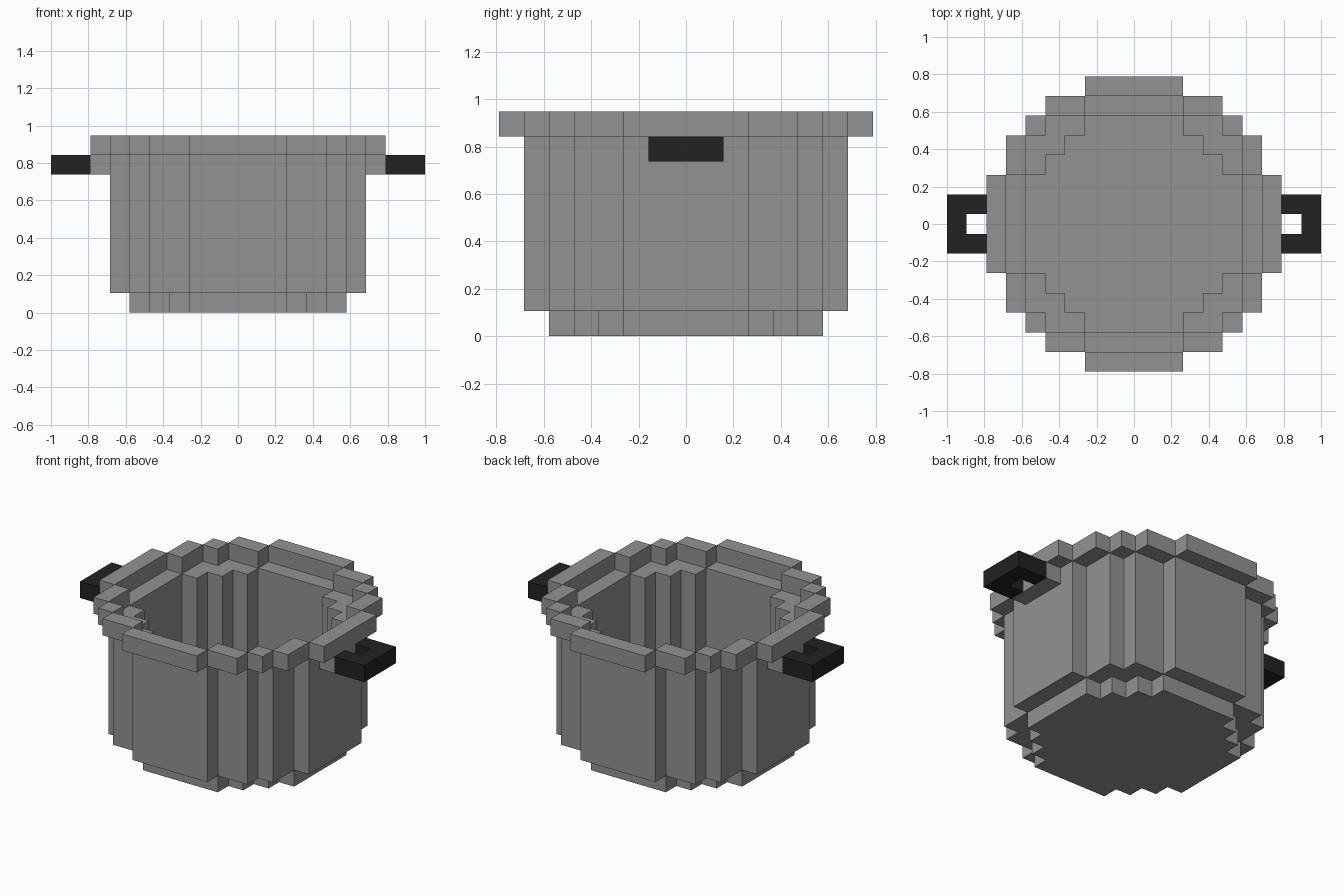
import bpy, bmesh, math

if "Cube" in bpy.data.objects:
    bpy.data.objects.remove(bpy.data.objects["Cube"])

U = 2 / 19  # block size: the whole pot is 19 blocks wide


def material(name, v):
    m = bpy.data.materials.new(name)
    m.diffuse_color = (v, v, v, 1)
    m.use_nodes = True
    m.node_tree.nodes["Principled BSDF"].inputs["Base Color"].default_value = m.diffuse_color
    return m


GREY = material("pot grey", 0.29)
BLACK = material("handle black", 0.016)


def disc(half_widths):
    """Stepped disc: half_widths[i] is the block reach of rows +i and -i."""
    n = len(half_widths) - 1
    return {(x, y) for y in range(-n, n + 1)
            for x in range(-half_widths[abs(y)], half_widths[abs(y)] + 1)}


def block_part(name, cells, z0, z1, mat):
    """Extrude a set of plan blocks from z0 to z1, keeping only outer faces."""
    bm = bmesh.new()

    def quad(*pts):
        bm.faces.new([bm.verts.new((x * U, y * U, z * U)) for x, y, z in pts])

    for cx, cy in cells:
        c = [(cx - .5, cy - .5), (cx + .5, cy - .5), (cx + .5, cy + .5), (cx - .5, cy + .5)]
        quad(*[(x, y, z1) for x, y in c])
        quad(*[(x, y, z0) for x, y in reversed(c)])
        for i, (dx, dy) in enumerate([(0, -1), (1, 0), (0, 1), (-1, 0)]):
            if (cx + dx, cy + dy) not in cells:
                a, b = c[i], c[(i + 1) % 4]
                quad((*a, z0), (*b, z0), (*b, z1), (*a, z1))
    bmesh.ops.remove_doubles(bm, verts=bm.verts[:], dist=1e-4)
    # merge coplanar blocks into large flat faces
    bmesh.ops.dissolve_limit(bm, angle_limit=math.radians(1),
                             verts=bm.verts[:], edges=bm.edges[:])
    bmesh.ops.triangulate(bm, faces=[f for f in bm.faces if len(f.verts) > 4])
    me = bpy.data.meshes.new(name)
    bm.to_mesh(me)
    bm.free()
    me.materials.append(mat)
    ob = bpy.data.objects.new(name, me)
    bpy.context.collection.objects.link(ob)


# nested stepped circles
small = disc([5, 5, 5, 4, 3, 2])
medium = disc([6, 6, 6, 5, 5, 4, 2])
large = disc([7, 7, 7, 6, 6, 5, 4, 2])

# pot: solid floor, hollow wall, flared rim
block_part("pot_floor", small, 0, 1, GREY)
block_part("pot_wall", medium - small, 1, 8, GREY)
block_part("pot_rim", large - medium, 8, 9, GREY)

# handles with their grey brackets, left and right
for side, s in (("left", -1), ("right", 1)):
    block_part(side + "_bracket", {(7 * s, y) for y in (-1, 0, 1)}, 7, 8, GREY)
    block_part(side + "_handle",
               {(8 * s, -1), (8 * s, 1)} | {(9 * s, y) for y in (-1, 0, 1)}, 7, 8, BLACK)
